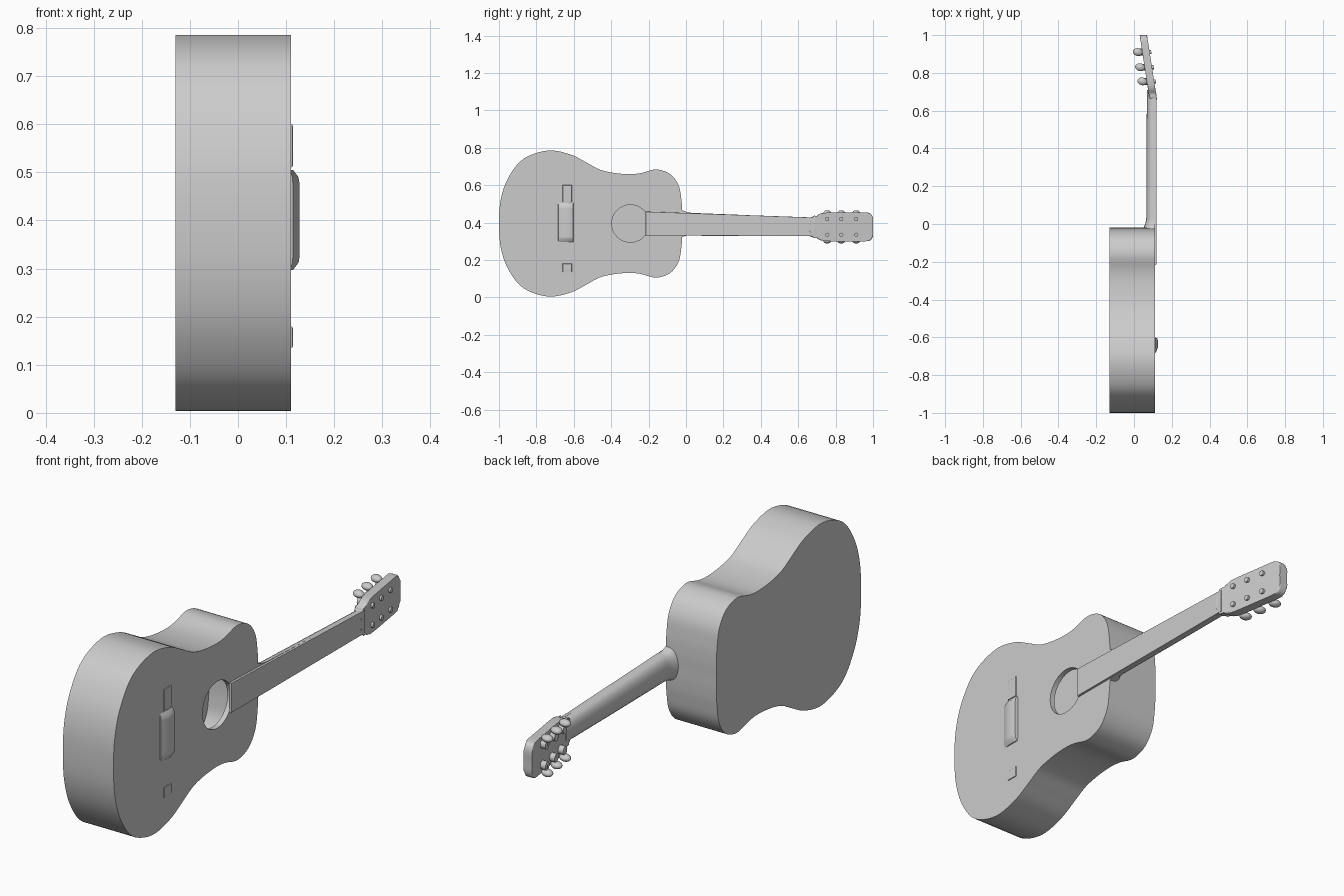
import bpy, bmesh, math
from mathutils import Vector, Matrix

if "Cube" in bpy.data.objects:
    bpy.data.objects.remove(bpy.data.objects["Cube"], do_unlink=True)

GREY = (0.6, 0.6, 0.6, 1)
mat = bpy.data.materials.new("plain grey")
mat.use_nodes = True
mat.diffuse_color = GREY
mat.node_tree.nodes["Principled BSDF"].inputs["Base Color"].default_value = GREY
MID = 0.395           # height of the body's long axis
HEAD = 0.377          # height of the headstock's axis


def finish(name, bm):
    bmesh.ops.recalc_face_normals(bm, faces=bm.faces)
    me = bpy.data.meshes.new(name)
    bm.to_mesh(me)
    bm.free()
    me.materials.append(mat)
    ob = bpy.data.objects.new(name, me)
    bpy.context.collection.objects.link(ob)
    return ob


def smooth(ob, angle=40):
    bpy.ops.object.select_all(action='DESELECT')
    ob.select_set(True)
    bpy.context.view_layer.objects.active = ob
    bpy.ops.object.shade_smooth_by_angle(angle=math.radians(angle))
    ob.modifiers.new("even_shading", 'WEIGHTED_NORMAL').keep_sharp = True


def mirrored_curve(half, steps, centre):
    """Closed smooth (y, z) outline from (y, half width) points."""
    pts = half + [(y, -h) for y, h in reversed(half[1:-1])]
    n, out = len(pts), []
    for i in range(n):
        a, b, c, d = (Vector(pts[(i + k) % n]) for k in (-1, 0, 1, 2))
        for s in range(steps):
            t = s / steps
            p = 0.5 * (2 * b + (c - a) * t + (2 * a - 5 * b + 4 * c - d) * t ** 2
                       + (3 * b - a - 3 * c + d) * t ** 3)
            out.append((p.x, p.y + centre))
    return out


def prism(name, outline, x0, x1, bevel=0.0, segments=4):
    """Extrude a (y, z) outline along x and round its rims."""
    bm = bmesh.new()
    lo = [bm.verts.new((x0, y, z)) for y, z in outline]
    hi = [bm.verts.new((x1, y, z)) for y, z in outline]
    n = len(outline)
    caps = [bm.faces.new(lo), bm.faces.new(hi)]
    for i in range(n):
        j = (i + 1) % n
        bm.faces.new((lo[i], lo[j], hi[j], hi[i]))
    if bevel:
        rims = {e for f in caps for e in f.edges}
        bmesh.ops.bevel(bm, geom=list(rims), offset=bevel, segments=segments,
                        profile=0.5, affect='EDGES')
    return finish(name, bm)


def loft(name, rings):
    bm = bmesh.new()
    rows = [[bm.verts.new(p) for p in r] for r in rings]
    n = len(rows[0])
    for a, b in zip(rows, rows[1:]):
        for i in range(n):
            bm.faces.new((a[i], a[(i + 1) % n], b[(i + 1) % n], b[i]))
    bm.faces.new(rows[0])
    bm.faces.new(rows[-1])
    return finish(name, bm)


def tilt(ob):
    """Lean a headstock part backwards."""
    for v in ob.data.vertices:
        v.co.x -= 0.155 * (v.co.y - 0.69)


def cylinder(name, centre, axis, radius, depth, scale=(1, 1, 1)):
    bm = bmesh.new()
    turn = Vector((0, 0, 1)).rotation_difference(Vector(axis)).to_matrix().to_4x4()
    bmesh.ops.create_cone(bm, cap_ends=True, segments=16, radius1=radius,
                          radius2=radius, depth=depth,
                          matrix=Matrix.Translation(centre) @ Matrix.Diagonal((*scale, 1)) @ turn)
    return finish(name, bm)


# Hollow body with a round sound hole
half = [(-1, 0), (-0.99, 0.13), (-0.95, 0.245), (-0.87, 0.345), (-0.74, 0.39),
        (-0.62, 0.37), (-0.53, 0.325), (-0.46, 0.288), (-0.38, 0.27), (-0.30, 0.264),
        (-0.24, 0.27), (-0.16, 0.289), (-0.085, 0.265), (-0.04, 0.205),
        (-0.025, 0.13), (-0.02, 0.06), (-0.02, 0)]
inner = [((y + 0.51) * 0.95 - 0.51, h * 0.92) for y, h in half]
body = prism("body", mirrored_curve(half, 5, MID), -0.13, 0.11, 0.016)
cavity = prism("cavity_cutter", mirrored_curve(inner, 4, MID), -0.105, 0.088)
hole = cylinder("hole_cutter", (0.1, -0.297, MID), (1, 0, 0), 0.1, 0.1)
bm = bmesh.new()
bmesh.ops.create_cone(bm, cap_ends=True, segments=48, radius1=0.1, radius2=0.1, depth=0.1,
                      matrix=Matrix.Translation((0.1, -0.297, MID)) @ Matrix.Rotation(math.pi / 2, 4, 'Y'))
bm.to_mesh(hole.data)
bm.free()
bpy.context.view_layer.objects.active = body
for cutter in (cavity, hole):
    cutter.hide_render = True
    m = body.modifiers.new("cut", 'BOOLEAN')
    m.operation, m.solver, m.object = 'DIFFERENCE', 'EXACT', cutter
    bpy.ops.object.modifier_apply(modifier=m.name)
    bpy.data.objects.remove(cutter, do_unlink=True)
smooth(body)

# Fingerboard laid over the top and along the neck
board = prism("fingerboard", [(-0.216, 0.331), (0.69, 0.327), (0.69, 0.427), (-0.216, 0.459)],
              0.106, 0.12, 0.003, 2)
smooth(board)

# Rounded neck, slightly wider where it meets the body
rings = []
for y, zc, w, back in ((-0.03, 0.395, 0.075, 0.045), (0.0, 0.394, 0.064, 0.06),
                       (0.03, 0.392, 0.06, 0.065), (0.35, 0.384, 0.055, 0.066),
                       (0.66, 0.377, 0.05, 0.068), (0.71, 0.377, 0.052, 0.068)):
    ring = [(0.11 - (0.11 - back) * math.sin(math.pi * i / 12) ** 0.7, y,
             zc + w * math.cos(math.pi * i / 12)) for i in range(13)]
    rings.append(ring)
smooth(loft("neck", rings))

# Headstock paddle
paddle = [(0.66, 0), (0.665, 0.049), (0.69, 0.053), (0.72, 0.072), (0.78, 0.077),
          (0.88, 0.077), (0.96, 0.077), (0.988, 0.07), (1.0, 0.045), (1.0, 0)]
head = prism("headstock", mirrored_curve(paddle, 3, HEAD), 0.078, 0.117, 0.007, 3)
tilt(head)
smooth(head)

# Tuners: post on the face, gear housing behind, button at the side
for side, label in ((-1, "lower"), (1, "upper")):
    for i, y in enumerate((0.755, 0.83, 0.91)):
        tag = f"{label}_{i + 1}"
        parts = [
            cylinder("tuner_post_" + tag, (0.115, y, HEAD + side * 0.042), (1, 0, 0), 0.011, 0.022),
            cylinder("tuner_housing_" + tag, (0.069, y, HEAD + side * 0.045), (1, 0, 0), 0.018, 0.03),
            cylinder("tuner_shaft_" + tag, (0.06, y, HEAD + side * 0.06), (0, 0, 1), 0.007, 0.04)]
        bm = bmesh.new()
        bmesh.ops.create_uvsphere(
            bm, u_segments=16, v_segments=10, radius=1,
            matrix=Matrix.Translation((0.054, y, HEAD + side * 0.074)) @ Matrix.Diagonal((0.026, 0.021, 0.015, 1)))
        parts.append(finish("tuner_button_" + tag, bm))
        for ob in parts:
            tilt(ob)
            smooth(ob)

# Bridge with a sloping back
prof = [(0.105, -0.685), (0.114, -0.683), (0.128, -0.652), (0.128, -0.62), (0.122, -0.603), (0.105, -0.6)]
bridge = loft("bridge", [[(0.105 + (x - 0.105) * k, y, z) for x, y in prof]
                         for z, k in ((0.297, 0.4), (0.312, 0.9), (0.325, 1),
                                      (0.475, 1), (0.49, 0.9), (0.505, 0.4))])
smooth(bridge)

# Shallow wings above and below the bridge
for label, z0, z1 in (("lower", 0.135, 0.18), ("upper", 0.51, 0.60)):
    wing = prism("bridge_wing_" + label, [(-0.66, z0), (-0.61, z0), (-0.61, z1), (-0.66, z1)],
                 0.105, 0.114, 0.004, 2)
    smooth(wing)
